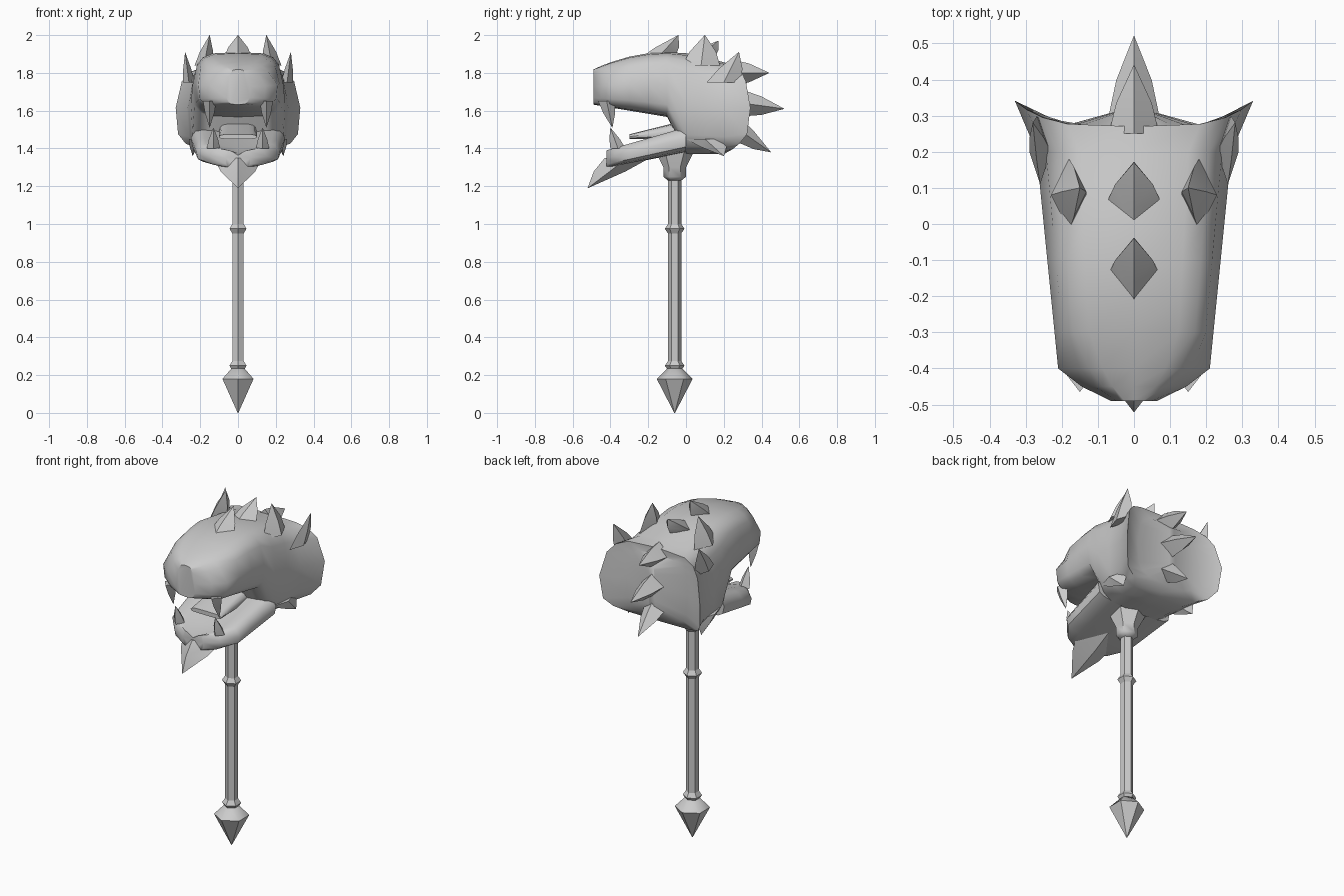
import bpy, bmesh, math
from mathutils import Vector

default_cube = bpy.data.objects.get("Cube")
if default_cube:
    bpy.data.objects.remove(default_cube)

STONE = (0.6, 0.6, 0.6, 1)
grey = bpy.data.materials.new("stone grey")
grey.use_nodes = True
grey.diffuse_color = STONE
grey.node_tree.nodes["Principled BSDF"].inputs["Base Color"].default_value = STONE

ALONG = Vector((0, 1, 0))
ACROSS = Vector((1, 0, 0))
UP = Vector((0, 0, 1))


def loft(name, rings, angle=45):
    """Skin a list of closed rings that share one point count, and cap the ends."""
    bm = bmesh.new()
    rows = [[bm.verts.new(point) for point in ring] for ring in rings]
    count = len(rows[0])
    for lower, upper in zip(rows, rows[1:]):
        for i in range(count):
            j = (i + 1) % count
            bm.faces.new((lower[i], lower[j], upper[j], upper[i]))
    bm.faces.new(rows[0])
    bm.faces.new(rows[-1])
    bmesh.ops.recalc_face_normals(bm, faces=bm.faces)
    mesh = bpy.data.meshes.new(name)
    bm.to_mesh(mesh)
    bm.free()
    mesh.materials.append(grey)
    part = bpy.data.objects.new(name, mesh)
    bpy.context.collection.objects.link(part)
    bpy.ops.object.select_all(action='DESELECT')
    part.select_set(True)
    bpy.context.view_layer.objects.active = part
    bpy.ops.object.shade_smooth_by_angle(angle=math.radians(angle))


def rounded(value):
    """Push a sine or cosine outward, to turn a circle into a rounded box."""
    return math.copysign(math.sqrt(abs(value)), value)


def section(y, width, top, bottom, taper=0.1, hollow=0):
    """Rounded box ring across the head; hollow sinks the middle of its top."""
    ring = []
    for i in range(16):
        turn = i * math.pi / 8
        side, height = rounded(math.sin(turn)), rounded(math.cos(turn))
        above = max(0, height)
        x = width * side * (1 - taper * above)
        z = (top + bottom) / 2 + height * (top - bottom) / 2
        ring.append(Vector((x, y, z - hollow * above * (1 - abs(side)))))
    return ring


def head_width(y, front):
    """Half width of the head, rounded off towards the front end."""
    return (0.25 + y / 10) * min(1, math.sqrt(10 * (y - front)))


def spike(name, base, tip, length, width, axis=ALONG):
    """Four-sided horn with a swollen middle."""
    base, tip = Vector(base), Vector(tip)
    corners = [axis * length, ACROSS * width, -axis * length, -ACROSS * width]
    rings = [[base.lerp(tip, t) + corner * scale for corner in corners]
             for t, scale in ((0, 1), (0.45, 0.7), (1, 0.01))]
    loft(name, rings, 25)


def pair(name, base, tip, length, width):
    """Matching spikes on the left and right."""
    for label, sign in (("left", 1), ("right", -1)):
        mirror = Vector((sign, 1, 1))
        spike(label + "_" + name, Vector(base) * mirror, Vector(tip) * mirror, length, width)


def turned(name, profile):
    """Hexagonal turned part on the handle axis, from radius and height pairs."""
    rings = []
    for radius, z in profile:
        corners = [i * math.pi / 3 for i in range(6)]
        rings.append([Vector((radius * math.sin(a), radius * math.cos(a) - 0.06, z))
                      for a in corners])
    loft(name, rings, 50)


# Handle, pommel, rings and collar
GRIP = 0.035
turned("shaft", [(GRIP, 0.2), (GRIP, 1.4)])
turned("pommel", [(0.002, 0), (0.095, 0.18), (GRIP, 0.24)])
for label, z in (("lower", 0.25), ("middle", 0.975)):
    turned(label + "_ring", [(GRIP, z - 0.025), (0.052, z), (GRIP, z + 0.025)])
turned("collar", [(GRIP, 1.23), (0.06, 1.25), (0.06, 1.3), (0.1, 1.38), (0.1, 1.4)])

# Skull: muzzle over an open mouth, then the full height cheeks
rings = []
for y in [-0.49, -0.45] + [i / 10 for i in range(-4, 3)]:
    top = 1.91 - 0.6 * (y + 0.1) ** 2
    bottom = 1.55 - y / 6 if y < 0 else 1.37
    taper = 0.35 if y < -0.35 else 0.1
    rings.append(section(y, head_width(y, -0.5), top, bottom, taper))

# Flared rim, then the hollowed back with a ridge in the middle
rim = section(0.27, 0.33, 1.84, 1.39)
for point in rim:
    point.y += 6 * point.x ** 4 - 0.3 * max(0, 1.5 - point.z)
loft("skull", rings + [rim, section(0.27, 0.2, 1.8, 1.42), section(0.32, 0.02, 1.75, 1.5)])

# Lower jaw with raised lips, and the tongue
loft("jaw", [section(y, head_width(y, -0.43), 1.53 + 0.3 * y, 1.38 + y / 5, hollow=0.04)
             for y in (-0.42, -0.38, -0.3, -0.2, -0.1, 0)])
loft("tongue", [section(y, 0.1, 1.55 + y / 4, 1.45) for y in (-0.3, -0.2, 0)])

# Beard below the chin
spike("beard", base=(0, -0.31, 1.35), tip=(0, -0.52, 1.19), length=0.12, width=0.13)

# Crest spikes along the top, then down the back
for label, y, rise in (("front", -0.15, 0.12), ("middle", 0.06, 0.09)):
    spike(label + "_crest_spike", base=(0, y, 1.88), tip=(0, y + 0.11, 1.88 + rise),
          length=0.09, width=0.075)
for label, y, z, reach, drop in (("upper", 0.25, 1.8, 0.19, 0), ("rear", 0.3, 1.64, 0.22, 0.03),
                                 ("nape", 0.28, 1.5, 0.17, 0.12)):
    spike(label + "_crest_spike", base=(0, y, z), tip=(0, y + reach, z - drop),
          length=0.07, width=0.07, axis=UP)

# Ears, frill points and brows
pair("ear", base=(0.18, 0.08, 1.84), tip=(0.15, 0.1, 2), length=0.1, width=0.05)
pair("frill_point", base=(0.26, 0.2, 1.75), tip=(0.28, 0.28, 1.91), length=0.09, width=0.03)
pair("cheek_point", base=(0.23, 0.1, 1.45), tip=(0.24, 0.2, 1.36), length=0.1, width=0.03)
pair("brow", base=(0.13, -0.2, 1.84), tip=(0.12, -0.38, 1.8), length=0.02, width=0.06)

# Fangs
pair("upper_fang", base=(0.15, -0.42, 1.65), tip=(0.15, -0.39, 1.51), length=0.045, width=0.035)
pair("lower_fang", base=(0.13, -0.36, 1.4), tip=(0.13, -0.4, 1.51), length=0.04, width=0.035)
